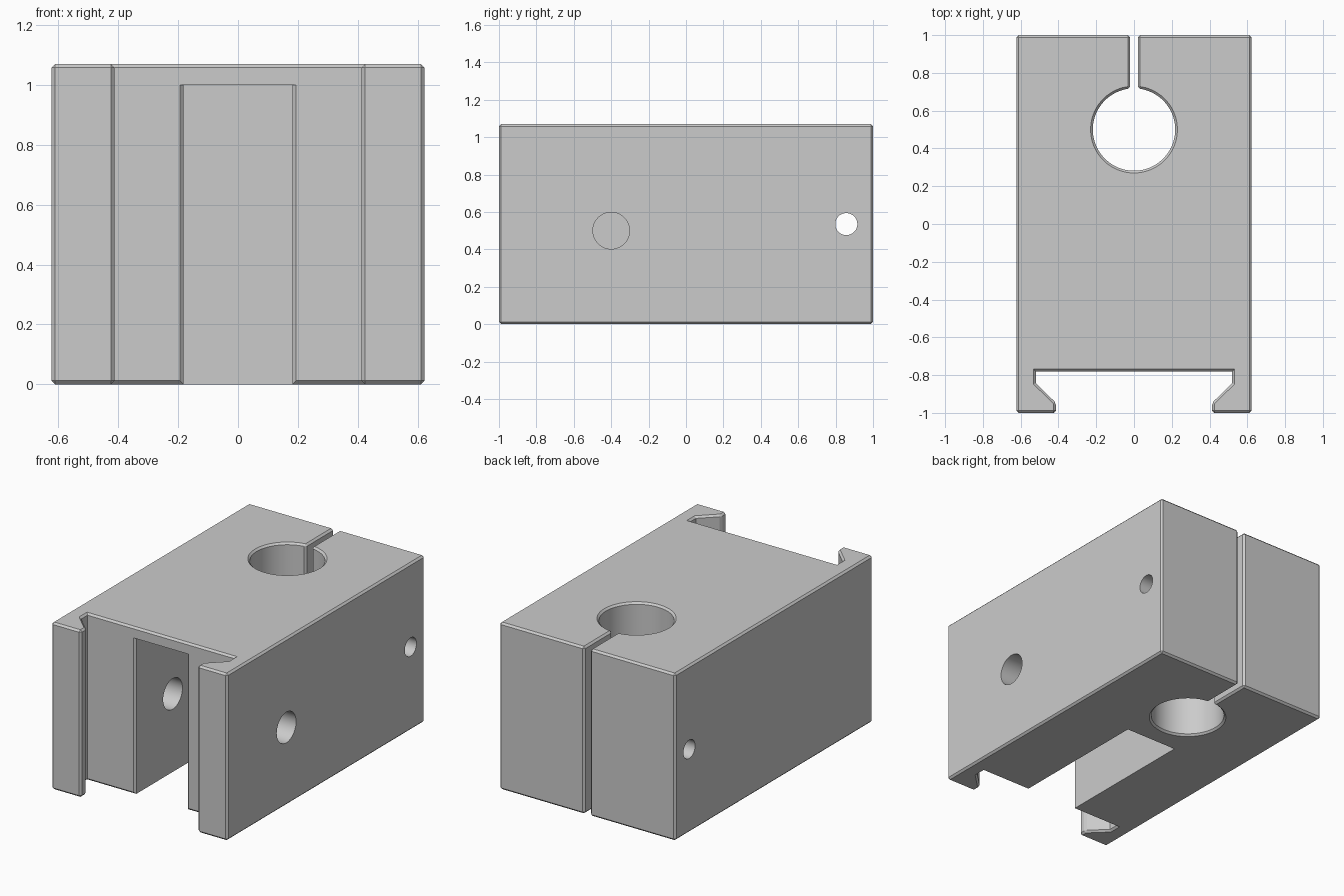
import bpy, bmesh
from math import sin, cos, pi, asin, radians

if "Cube" in bpy.data.objects:
    bpy.data.objects.remove(bpy.data.objects["Cube"])

W, H = 0.623, 1.07          # half width, height
CHAMFER = 0.012
BORE_Y, BORE_R, SLIT = 0.5, 0.218, 0.02


def link(name, bm):
    bmesh.ops.recalc_face_normals(bm, faces=bm.faces)
    mesh = bpy.data.meshes.new(name)
    bm.to_mesh(mesh)
    bm.free()
    obj = bpy.data.objects.new(name, mesh)
    bpy.context.collection.objects.link(obj)
    return obj


def prism(half, z0, z1, shared=0):
    """Extrude a profile given by its +x half; the first `shared` points lie on the axis."""
    bm = bmesh.new()
    outline = half + [(-x, y) for x, y in reversed(half[shared:])]
    face = bm.faces.new([bm.verts.new((x, y, z0)) for x, y in outline])
    top = bmesh.ops.extrude_face_region(bm, geom=[face])["geom"]
    bmesh.ops.translate(bm, vec=(0, 0, z1 - z0),
                        verts=[v for v in top if isinstance(v, bmesh.types.BMVert)])
    bmesh.ops.recalc_face_normals(bm, faces=bm.faces)
    return bm


def drill(name, y, z, radius, x0, x1):
    bm = bmesh.new()
    bmesh.ops.create_cone(bm, cap_ends=True, segments=48, radius1=radius,
                          radius2=radius, depth=x1 - x0)
    obj = link(name, bm)
    obj.rotation_euler = (0, pi / 2, 0)
    obj.location = ((x0 + x1) / 2, y, z)
    return obj


# Body profile: split clamp bore at the back, dovetail recess at the front
STEPS = 32
end = pi - asin(SLIT / BORE_R)
half = [(BORE_R * sin(end * i / STEPS), BORE_Y - BORE_R * cos(end * i / STEPS))
        for i in range(STEPS + 1)]
half += [(SLIT, 1), (W, 1), (W, -1), (0.413, -1), (0.413, -0.947),
         (0.52, -0.843), (0.52, -0.78)]
bm = prism(half, 0, H, shared=1)

# Chamfer both end outlines and the outward vertical corners
edges = []
for e in bm.edges:
    vertical = abs(e.verts[0].co.z - e.verts[1].co.z) > H / 2
    if not vertical or e.calc_face_angle_signed() > radians(25):
        edges.append(e)
bmesh.ops.bevel(bm, geom=edges, offset=CHAMFER, offset_type='OFFSET', segments=1,
                profile=0.5, affect='EDGES', clamp_overlap=False)
body = link("clamp_block", bm)

# Pocket with chamfered mouth, cross pin hole and clamp screw hole
p, y = 0.182, -0.78
pocket = prism([(p + CHAMFER, y - 0.1), (p + CHAMFER, y), (p, y + CHAMFER), (p, 0.16)],
               -0.1, 1.0)
cutters = [
    link("pocket_cutter", pocket),
    drill("pin_hole_cutter", -0.4, 0.5, 0.098, -0.42, 0.8),
    drill("screw_hole_cutter", 0.857, 0.535, 0.059, -0.8, 0.8),
]
for c in cutters:
    c.hide_render = True
    mod = body.modifiers.new(c.name, 'BOOLEAN')
    mod.operation = 'DIFFERENCE'
    mod.solver = 'EXACT'
    mod.object = c

# Apply the cuts and drop the cutters
bpy.context.view_layer.update()
mesh = bpy.data.meshes.new_from_object(
    body.evaluated_get(bpy.context.evaluated_depsgraph_get()))
body.modifiers.clear()
body.data = mesh
for c in cutters:
    bpy.data.objects.remove(c)

# Single grey material
grey = bpy.data.materials.new("plain_grey")
grey.use_nodes = True
colour = (0.6, 0.6, 0.6, 1)
grey.diffuse_color = colour
grey.node_tree.nodes["Principled BSDF"].inputs["Base Color"].default_value = colour
body.data.materials.clear()
body.data.materials.append(grey)

# Smooth bores, crisp chamfers
bpy.ops.object.select_all(action='DESELECT')
body.select_set(True)
bpy.context.view_layer.objects.active = body
bpy.ops.object.shade_smooth_by_angle(angle=radians(20))
